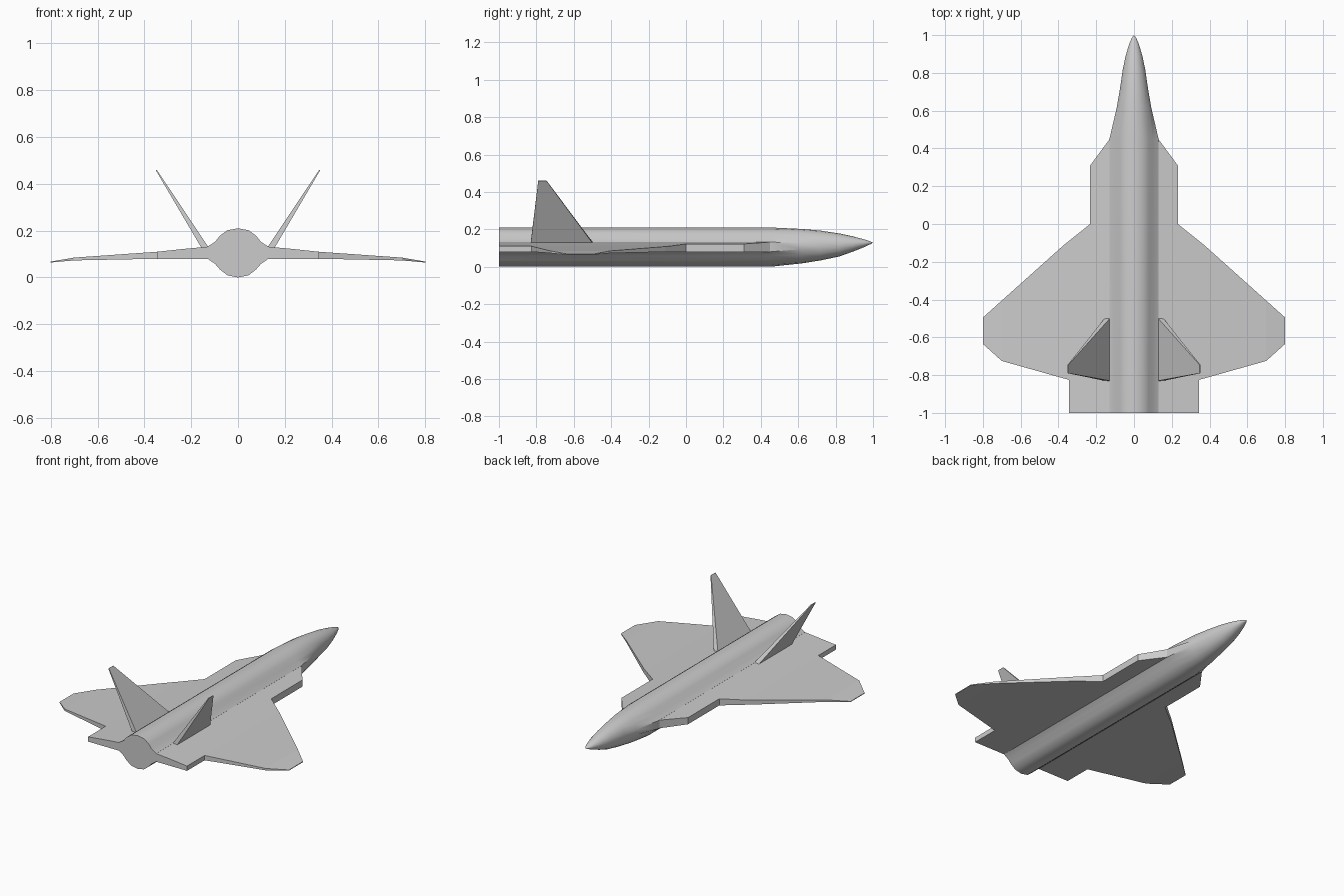
import bpy, bmesh
from math import sin, cos, radians

if "Cube" in bpy.data.objects:
    bpy.data.objects.remove(bpy.data.objects["Cube"])


def finish(bm, name, mirror=False, smooth=None):
    bmesh.ops.recalc_face_normals(bm, faces=bm.faces[:])
    me = bpy.data.meshes.new(name)
    bm.to_mesh(me)
    bm.free()
    ob = bpy.data.objects.new(name, me)
    bpy.context.collection.objects.link(ob)
    if mirror:
        ob.modifiers.new("mirror", 'MIRROR').use_axis[0] = True
    if smooth:
        bpy.ops.object.select_all(action='DESELECT')
        ob.select_set(True)
        bpy.context.view_layer.objects.active = ob
        bpy.ops.object.shade_smooth_by_angle(angle=radians(smooth))
    return ob


def interp(x, table):
    for (x0, z0), (x1, z1) in zip(table, table[1:]):
        if x <= x1:
            return z0 + (z1 - z0) * (x - x0) / (x1 - x0)
    return table[-1][1]


# Fuselage: blended body section lofted into an elliptical pointed nose
half = [(0, .21), (.045, .202), (.078, .178), (.098, .152), (.13, .132),
        (.13, .08), (.098, .058), (.078, .035), (.045, .009), (0, 0)]


def full_ring(pts):
    return pts + [(-x, z) for x, z in pts[-2:0:-1]]


def ellipse(w, top, bottom):
    c, h = (top + bottom) / 2, (top - bottom) / 2
    return [(w * sin(radians(20 * i)), c + h * cos(radians(20 * i))) for i in range(10)]


# y, half width, top, bottom
nose = [(.62, .092, .202, .018), (.72, .075, .193, .034), (.82, .06, .178, .055),
        (.89, .045, .163, .08), (.95, .027, .147, .104), (.985, .012, .136, .12)]
sections = [(-1, half), (.45, half)] + [(y, ellipse(w, t, b)) for y, w, t, b in nose]

bm = bmesh.new()
rings = [[bm.verts.new((x, y, z)) for x, z in full_ring(pts)] for y, pts in sections]
n = len(rings[0])
for a, b in zip(rings, rings[1:]):
    for i in range(n):
        j = (i + 1) % n
        bm.faces.new((a[i], a[j], b[j], b[i]))
tip = bm.verts.new((0, 1, .128))
for i in range(n):
    bm.faces.new((rings[-1][i], rings[-1][(i + 1) % n], tip))
bm.faces.new(rings[0])
finish(bm, "fuselage", smooth=30)

# Wings: plan outline, cut along the span and given a tapering thickness
outline = [(.125, .455), (.232, .31), (.232, 0), (.37, -.11), (.8, -.495),
           (.8, -.635), (.7, -.725), (.345, -.825), (.345, -1), (.125, -1)]
top_z = [(.125, .132), (.232, .122), (.345, .11), (.7, .085), (.8, .068)]
bottom_z = [(.125, .08), (.345, .08), (.7, .073), (.8, .064)]

bm = bmesh.new()
bm.faces.new([bm.verts.new((x, y, 0)) for x, y in outline])
for x in (.232, .345, .7):
    bmesh.ops.bisect_plane(bm, geom=bm.verts[:] + bm.edges[:] + bm.faces[:], dist=1e-5,
                           plane_co=(x, 0, 0), plane_no=(1, 0, 0))
ext = bmesh.ops.extrude_face_region(bm, geom=bm.faces[:], use_keep_orig=True)
upper = {v for v in ext["geom"] if isinstance(v, bmesh.types.BMVert)}
for v in bm.verts:
    v.co.z = interp(v.co.x, top_z if v in upper else bottom_z)
finish(bm, "wings", mirror=True)

# Canted tail fins: tapered slabs leaning outward
bm = bmesh.new()
base = [(.128, -.5, .132), (.156, -.5, .126), (.156, -.83, .126), (.128, -.83, .132)]
end = [(.347, -.745, .46), (.351, -.745, .458), (.351, -.79, .458), (.347, -.79, .46)]
b = [bm.verts.new(p) for p in base]
t = [bm.verts.new(p) for p in end]
bm.faces.new(b)
bm.faces.new(t)
for i in range(4):
    j = (i + 1) % 4
    bm.faces.new((b[i], b[j], t[j], t[i]))
finish(bm, "tail_fins", mirror=True)
